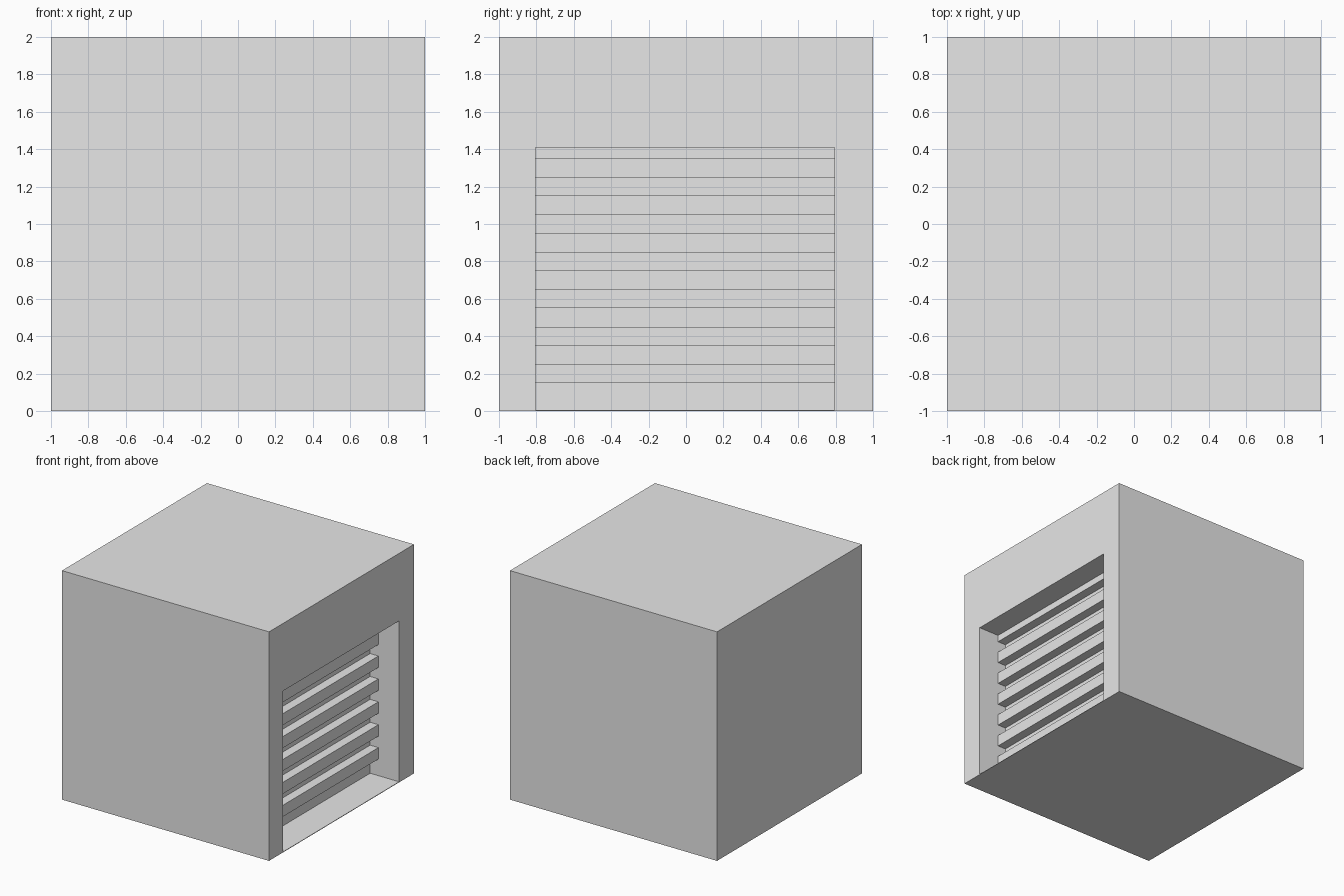
import bpy

cube = bpy.data.objects.get("Cube")
if cube:
    bpy.data.objects.remove(cube, do_unlink=True)

# Plain grey finish
grey = bpy.data.materials.new("light_grey")
grey.use_nodes = True
colour = (0.8, 0.8, 0.8, 1)
grey.diffuse_color = colour
grey.node_tree.nodes["Principled BSDF"].inputs["Base Color"].default_value = colour


def box(name, low, high):
    """Axis-aligned box between two opposite corners."""
    bpy.ops.mesh.primitive_cube_add(size=1)
    obj = bpy.context.object
    obj.name = name
    for v in obj.data.vertices:
        v.co = [h if c > 0 else l for c, l, h in zip(v.co, low, high)]
    obj.data.materials.append(grey)
    return obj


# Recess limits on the left (+x) side
Y0, Y1 = -0.805, 0.795
FLOOR, CEILING = 0.005, 1.41
BACK, SLAT_FACE = 0.72, 0.8

# Cabinet with the recess cut out of one side
cabinet = box("cabinet", (-1, -1, 0), (1, 1, 2))
cutter = box("recess_cutter", (BACK, Y0, FLOOR), (1.2, Y1, CEILING))
cutter.hide_render = True
cut = cabinet.modifiers.new("recess", 'BOOLEAN')
cut.operation = 'DIFFERENCE'
cut.solver = 'EXACT'
cut.object = cutter
bpy.context.view_layer.objects.active = cabinet
bpy.ops.object.modifier_apply(modifier=cut.name)
bpy.data.objects.remove(cutter, do_unlink=True)

# Evenly spaced shutter slats, the top one meeting the ceiling
for i in range(7):
    bottom = 0.15 + 0.2 * i
    top = min(bottom + 0.1, CEILING)
    box(f"shutter_slat_{i + 1}", (BACK, Y0, bottom), (SLAT_FACE, Y1, top))
